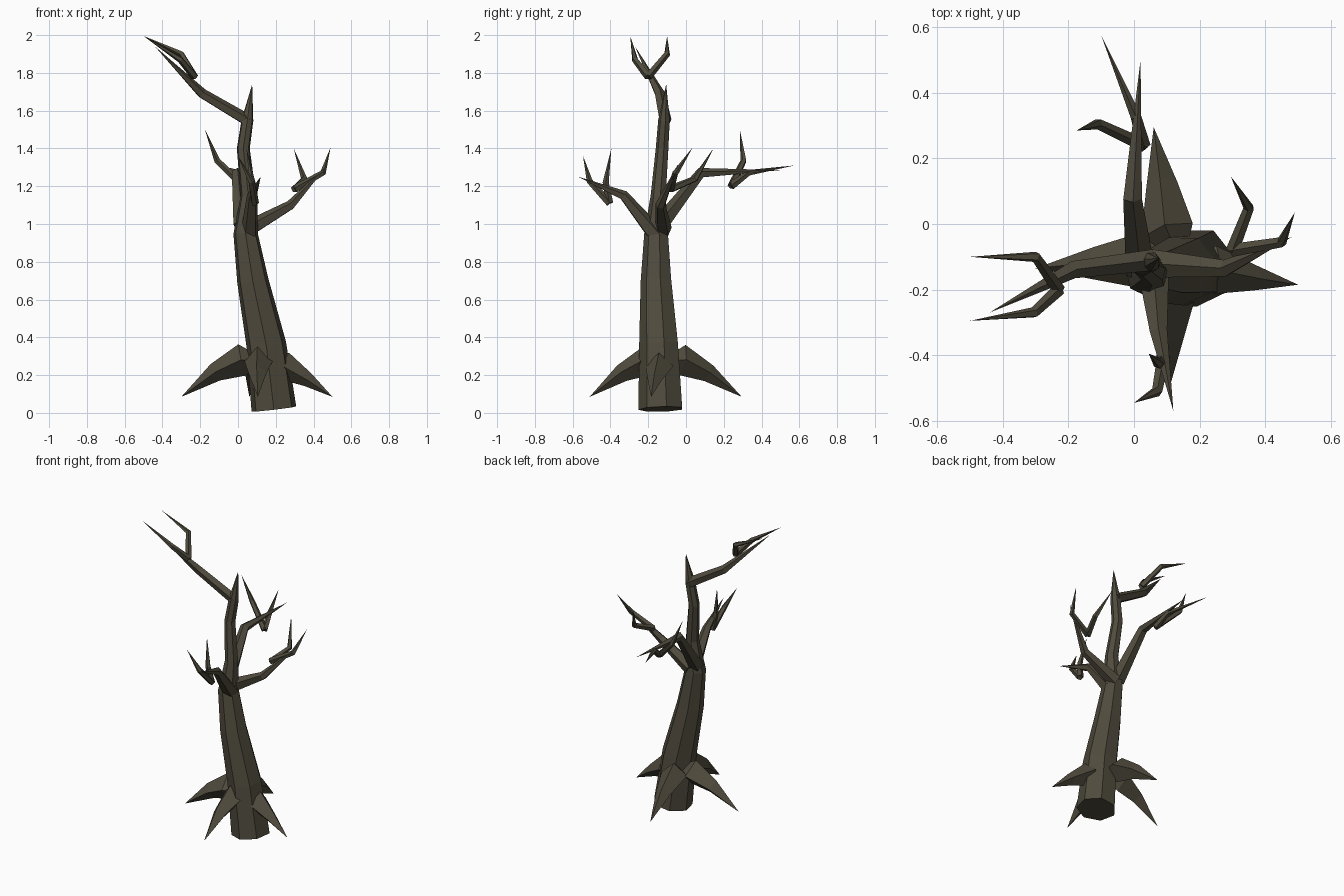
import bpy, bmesh, math
from mathutils import Vector

cube = bpy.data.objects.get("Cube")
if cube:
    bpy.data.objects.remove(cube, do_unlink=True)

bark = bpy.data.materials.new("dark_bark")
bark.use_nodes = True
colour = (0.080, 0.070, 0.047, 1)
bark.diffuse_color = colour
bsdf = bark.node_tree.nodes["Principled BSDF"]
bsdf.inputs["Base Color"].default_value = colour
bsdf.inputs["Roughness"].default_value = 0.9


def limb(name, path, sides=5, start=-90):
    """Faceted tapering limb through (x, y, z, radius); radius 0 is a point."""
    pts = [Vector(p[:3]) for p in path]
    bm = bmesh.new()
    rings, u, last = [], None, None
    for i, (p, spec) in enumerate(zip(pts, path)):
        t = Vector()
        if i > 0:
            t += (p - pts[i - 1]).normalized()
        if i < len(pts) - 1:
            t += (pts[i + 1] - p).normalized()
        t.normalize()
        if u is None:
            # Upright limbs measure angles from +x, leaning ones from the top
            ref = Vector((1, 0, 0)) if abs(t.z) > 0.9 else Vector((0, 0, 1))
            u = (ref - t * ref.dot(t)).normalized()
        else:
            u = last.rotation_difference(t) @ u
        last = t
        v = t.cross(u)
        r = spec[3]
        if r == 0:
            rings.append([bm.verts.new(p)])
            continue
        ring = []
        for k in range(sides):
            a = math.radians(start) + math.tau * k / sides
            ring.append(bm.verts.new(p + r * (math.cos(a) * u + math.sin(a) * v)))
        rings.append(ring)
    for a, b in zip(rings, rings[1:]):
        for k in range(sides):
            n = (k + 1) % sides
            if len(b) == 1:
                bm.faces.new((a[k], a[n], b[0]))
            elif len(a) == 1:
                bm.faces.new((a[0], b[n], b[k]))
            else:
                bm.faces.new((a[k], a[n], b[n], b[k]))
    for ring in (rings[0], rings[-1]):
        if len(ring) > 1:
            bm.faces.new(ring)
    bmesh.ops.recalc_face_normals(bm, faces=bm.faces)
    mesh = bpy.data.meshes.new(name)
    bm.to_mesh(mesh)
    bm.free()
    mesh.materials.append(bark)
    obj = bpy.data.objects.new(name, mesh)
    bpy.context.collection.objects.link(obj)
    return obj


def twigs(name, base, *bends):
    """Bent twigs sharing one base; each bend is a (knee, tip) pair."""
    for i, (knee, tip) in enumerate(bends, 1):
        limb(f"{name}_{i}", [(*base, 0.021), (*knee, 0.017), (*tip, 0)], 5, 0)


# Leaning trunk ending in a crooked spike
limb("trunk", [(0.19, -0.13, 0.02, 0.122), (0.15, -0.14, 0.36, 0.108),
               (0.078, -0.155, 0.70, 0.085), (0.04, -0.155, 0.95, 0.066),
               (0.055, -0.145, 1.15, 0.042), (0.028, -0.125, 1.40, 0.035),
               (0.05, -0.115, 1.55, 0.032), (0.075, -0.105, 1.74, 0)], 7)

# Main branches
limb("upper_branch", [(0.055, -0.11, 1.545, 0.034), (-0.19, -0.14, 1.69, 0.028),
                      (-0.44, -0.27, 1.94, 0)], 5, 0)
limb("left_branch", [(0.05, -0.12, 0.97, 0.046), (0.28, -0.135, 1.10, 0.027),
                     (0.48, -0.04, 1.32, 0)], 5, 0)
limb("back_branch", [(0.02, -0.14, 0.99, 0.048), (-0.005, 0.08, 1.27, 0.03),
                     (0.02, 0.50, 1.285, 0)], 5, 0)
limb("front_branch", [(0.06, -0.15, 0.93, 0.05), (0.075, -0.33, 1.15, 0.028),
                      (0.12, -0.57, 1.25, 0)], 5, 0)

# Paired twigs near the branch ends
twigs("upper_twig", (-0.23, -0.20, 1.78),
      ((-0.30, -0.10, 1.90), (-0.50, -0.10, 1.995)),
      ((-0.305, -0.27, 1.87), (-0.50, -0.295, 1.995)))
twigs("left_twig", (0.30, -0.08, 1.185),
      ((0.35, 0.05, 1.24), (0.295, 0.145, 1.40)),
      ((0.45, -0.055, 1.27), (0.49, 0.035, 1.405)))
twigs("back_twig", (0.03, 0.24, 1.20),
      ((-0.11, 0.305, 1.335), (-0.175, 0.285, 1.50)),
      ((0.005, 0.33, 1.27), (-0.10, 0.575, 1.31)))
twigs("front_twig", (0.09, -0.405, 1.11),
      ((0.075, -0.425, 1.22), (0.045, -0.395, 1.40)),
      ((0.07, -0.51, 1.225), (0.0, -0.545, 1.36)))

# Spiked roots: buried point, wide shoulder, knee, tip
heart = (0.15, -0.13, 0.28, 0)
for name, shoulder, knee, tip in (
        ("right_root", (0.02, -0.11, 0.28, 0.085), (-0.12, -0.12, 0.215, 0.05), (-0.30, -0.135, 0.085, 0)),
        ("left_root", (0.24, -0.14, 0.25, 0.075), (0.37, -0.165, 0.175, 0.038), (0.50, -0.185, 0.085, 0)),
        ("front_root", (0.11, -0.21, 0.275, 0.078), (0.105, -0.34, 0.21, 0.048), (0.105, -0.51, 0.085, 0)),
        ("back_root", (0.10, -0.02, 0.28, 0.082), (0.085, 0.12, 0.21, 0.048), (0.06, 0.295, 0.085, 0))):
    limb(name, [heart, shoulder, knee, tip], 4, 0)
